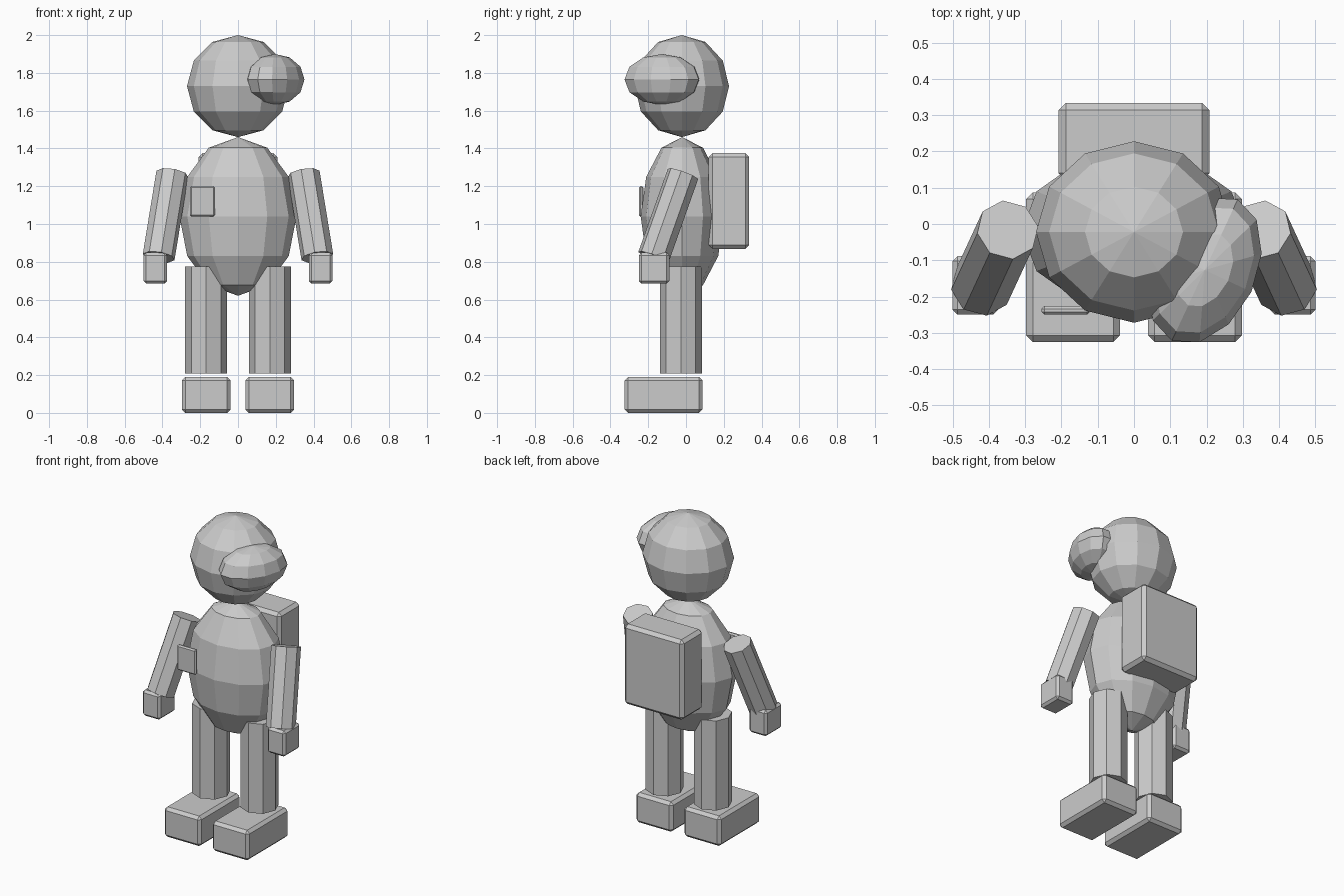
import bpy
import math
from mathutils import Vector, Quaternion

cube = bpy.data.objects.get("Cube")
if cube:
    bpy.data.objects.remove(cube, do_unlink=True)

grey = bpy.data.materials.new("plain_grey")
grey.use_nodes = True
GREY = (0.6, 0.6, 0.6, 1.0)
grey.diffuse_color = GREY
grey.node_tree.nodes["Principled BSDF"].inputs["Base Color"].default_value = GREY


def finish(name):
    obj = bpy.context.object
    obj.name = obj.data.name = name
    obj.data.materials.append(grey)
    return obj


def ball(name, center, radii, turn=0.0):
    """Low-poly ellipsoid, turned about the vertical."""
    bpy.ops.mesh.primitive_uv_sphere_add(segments=12, ring_count=6, radius=1, location=center)
    obj = finish(name)
    obj.scale = radii
    obj.rotation_euler.z = math.radians(turn)
    return obj


def box(name, low, high, bevel):
    """Chamfered box between two corners."""
    low, high = Vector(low), Vector(high)
    bpy.ops.mesh.primitive_cube_add(size=1, location=(low + high) / 2)
    obj = finish(name)
    obj.scale = high - low
    bpy.ops.object.transform_apply(location=False, rotation=False, scale=True)
    mod = obj.modifiers.new("chamfer", 'BEVEL')
    mod.width = bevel
    mod.segments = 1
    return obj


def limb(name, bottom, top, radius, spin=0.0):
    """Eight-sided tube between two points."""
    bottom, top = Vector(bottom), Vector(top)
    axis = top - bottom
    bpy.ops.mesh.primitive_cylinder_add(vertices=8, radius=radius, depth=axis.length,
                                        location=(bottom + top) / 2)
    obj = finish(name)
    obj.rotation_mode = 'QUATERNION'
    lean = Vector((0, 0, 1)).rotation_difference(axis)
    obj.rotation_quaternion = lean @ Quaternion((0, 0, 1), math.radians(spin))
    return obj


def side_box(name, side, low, high, bevel):
    """Box given for the left side, mirrored for the right."""
    xs = sorted((side * low[0], side * high[0]))
    return box(name, (xs[0], *low[1:]), (xs[1], *high[1:]), bevel)


# Head, side tuft and torso
ball("head", (0, -0.022, 1.73), (0.27, 0.25, 0.27))
ball("hair_tuft", (0.195, -0.127, 1.765), (0.142, 0.215, 0.135), -25)
ball("torso", (0, -0.02, 1.04), (0.31, 0.22, 0.42))

# Backpack and chest badge
box("backpack", (-0.208, 0.12, 0.868), (0.208, 0.334, 1.375), 0.02)
box("chest_badge", (-0.255, -0.25, 1.04), (-0.122, -0.226, 1.2), 0.008)

# Arms, hands, legs and feet
for label, side in (("left", 1), ("right", -1)):
    limb(label + "_arm", (side * 0.42, -0.172, 0.825), (side * 0.348, -0.016, 1.265),
         0.086, side * -8)
    side_box(label + "_hand", side, (0.375, -0.25, 0.685), (0.5, -0.088, 0.848), 0.014)
    limb(label + "_leg", (side * 0.169, -0.027, 0.208), (side * 0.169, -0.027, 0.775), 0.111)
    side_box(label + "_foot", side, (0.039, -0.325, 0.0), (0.297, 0.087, 0.19), 0.018)
